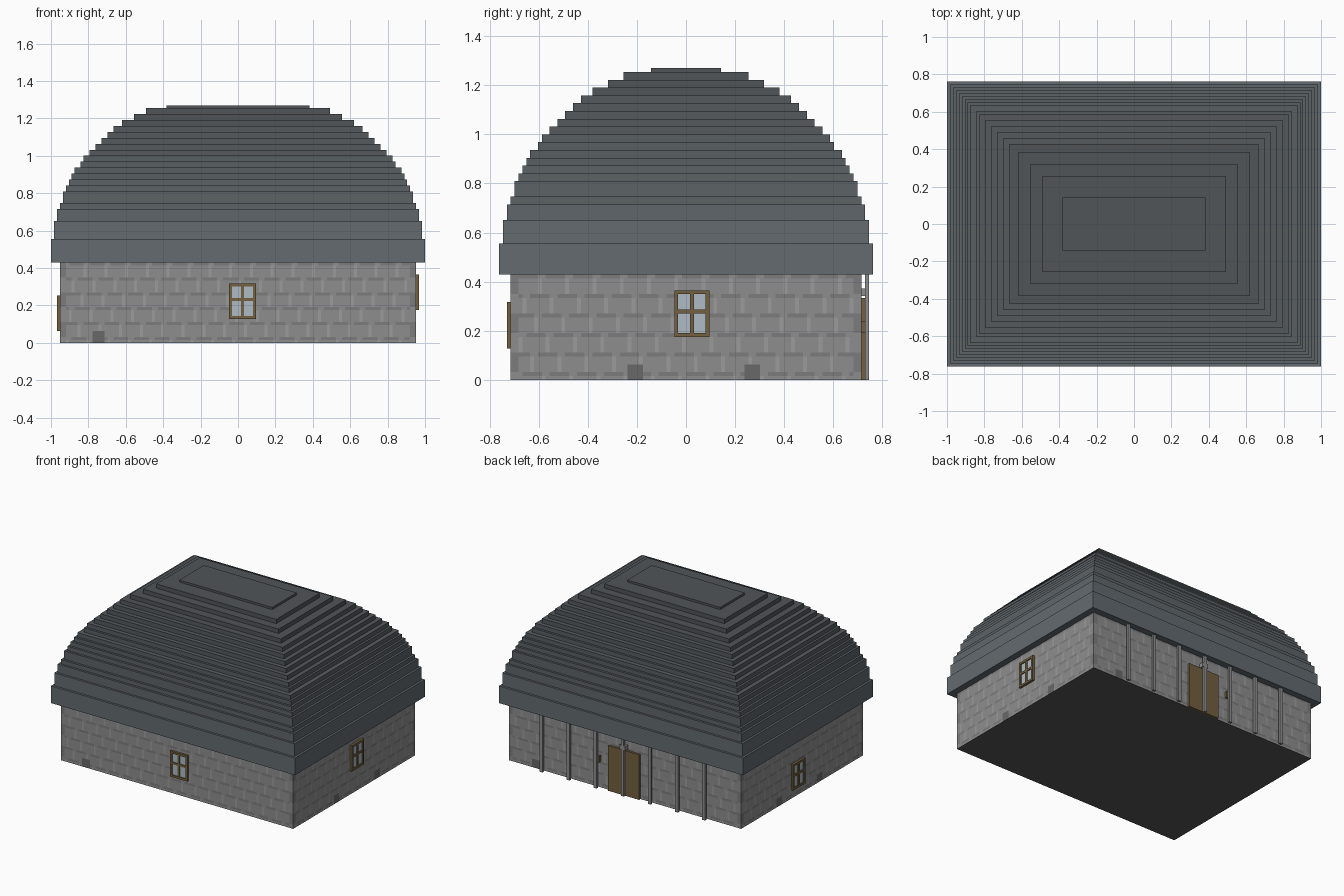
import bpy, bmesh, math

if "Cube" in bpy.data.objects:
    bpy.data.objects.remove(bpy.data.objects["Cube"])

U = 1 / 63                      # block size: everything sits on this grid
WX, WY, WZ = 60, 45, 27         # wall half sizes and height


def material(name, *rgb):
    m = bpy.data.materials.new(name)
    m.diffuse_color = (*rgb, 1)
    m.use_nodes = True
    m.node_tree.nodes["Principled BSDF"].inputs["Base Color"].default_value = m.diffuse_color
    return m


STONE = material("stone", .27, .27, .27)
JOINT = material("light_joint", .33, .33, .33)
COURSE = material("dark_course", .20, .20, .20)
PLINTH = material("plinth", .14, .14, .14)
WOOD = material("wood", .17, .115, .05)
GLASS = material("glass", .42, .50, .56)
POST = material("post", .27, .27, .27)
FLOOR = material("floor", .09, .09, .09)
SLATES = [material(f"slate_{i}", .125 - .009 * i, .145 - .011 * i, .16 - .013 * i)
          for i in range(6)]


def finish(name, bm, mats):
    bmesh.ops.remove_doubles(bm, verts=bm.verts, dist=1e-5)
    bmesh.ops.recalc_face_normals(bm, faces=bm.faces)
    me = bpy.data.meshes.new(name)
    bm.to_mesh(me)
    bm.free()
    for m in mats:
        me.materials.append(m)
    ob = bpy.data.objects.new(name, me)
    bpy.context.collection.objects.link(ob)
    return ob


def box(name, x, y, z, mat):
    """Box from three (low, high) ranges in grid units."""
    bm = bmesh.new()
    bmesh.ops.create_cube(bm, size=1)
    for v in bm.verts:
        v.co = [(r[0] + (c + .5) * (r[1] - r[0])) * U for c, r in zip(v.co, (x, y, z))]
    return finish(name, bm, [mat])


# Stepped dome roof: elliptical profile snapped to the grid, lofted rectangles
levels = [27, 35, 41, 45, 47] + list(range(51, 80, 2)) + [80]
bm = bmesh.new()


def loop(half, z):
    return [bm.verts.new((sx * (half + 15) * U, sy * half * U, z * U))
            for sx, sy in ((-1, -1), (1, -1), (1, 1), (-1, 1))]


prev = None
for lo, hi in zip(levels, levels[1:]):
    half = round(48 * math.sqrt(1 - ((lo - 27) / 53) ** 2))
    shade = min(5, int((lo - 27) / 53 * 6))
    for z in (lo, hi):
        ring = loop(half, z)
        if prev is None:
            bm.faces.new(ring)
        else:
            for i in range(4):
                j = (i + 1) % 4
                bm.faces.new((prev[i], prev[j], ring[j], ring[i])).material_index = shade
        prev = ring
bm.faces.new(prev).material_index = 5
finish("stepped_roof", bm, SLATES)


# Stone walls: one-unit cells coloured by a running-bond rule
def stone_index(u, z, half, plinths):
    if z < 4 and any(p <= u < p + 4 for p in plinths):
        return 3
    row, k = divmod(z + 3, 5)
    if half - abs(u + .5) < 2:
        return 2 if row % 2 else 0
    if k == 4:
        return 2 if (u + 3 * row) % 7 < 5 else 0
    return 1 if (u + 3 * row) % 7 == 5 else 0


bm = bmesh.new()
walls = [(WX, (-49,), lambda u: (u, -WY)), (WX, (44,), lambda u: (u, WY)),
         (WY, (-15, 15), lambda u: (WX, u)), (WY, (-15, 15), lambda u: (-WX, u))]
for half, plinths, place in walls:
    grid = [[bm.verts.new((*[c * U for c in place(u)], z * U)) for z in range(WZ + 1)]
            for u in range(-half, half + 1)]
    for i in range(2 * half):
        for z in range(WZ):
            f = bm.faces.new((grid[i][z], grid[i + 1][z], grid[i + 1][z + 1], grid[i][z + 1]))
            f.material_index = stone_index(i - half, z, half, plinths)
walls_ob = finish("stone_walls", bm, [STONE, JOINT, COURSE, PLINTH])
for p in walls_ob.data.polygons:            # make every wall face outwards
    if p.normal.dot(p.center) < 0:
        p.flip()

# Floor
box("floor", (-WX, WX), (-WY, WY), (0, .1), FLOOR)


# Windows: frame, cross bars and glass, standing one unit proud of the wall
def window(name, axis, side, a, z):
    wall = (WY if axis == "y" else WX) * side

    def part(label, ar, zr, depth, mat):
        d = tuple(sorted((wall, wall + side * depth)))
        x, y = (ar, d) if axis == "y" else (d, ar)
        box(f"{name}_{label}", x, y, zr, mat)

    b, t = a + 9, z + 12
    part("left_stile", (a, a + 1), (z, t), 1, WOOD)
    part("right_stile", (b - 1, b), (z, t), 1, WOOD)
    part("sill", (a + 1, b - 1), (z, z + 1), 1, WOOD)
    part("head", (a + 1, b - 1), (t - 1, t), 1, WOOD)
    part("mullion", (a + 4, a + 5), (z + 1, t - 1), .9, WOOD)
    part("crossbar", (a + 1, b - 1), (z + 6, z + 7), .9, WOOD)
    part("glass", (a + 1, b - 1), (z + 1, t - 1), .5, GLASS)


window("front_window", "y", -1, -3, 8)
window("right_window", "x", 1, -3, 11)
window("left_window", "x", -1, -1, 4)

# Back door with its lintel lamp and side brackets
box("door", (-8, 8), (WY, WY + 1), (0, 21), WOOD)
box("door_lamp", (-1.5, 1.5), (WY, WY + 2), (21.5, 23.5), POST)
for s in (-1, 1):
    box("door_bracket", (s * 13 - .5, s * 13 + .5), (WY, WY + 1), (12, 15), WOOD)

# Row of slim posts under the back eaves
for i in range(-3, 4):
    box("eaves_post", (14 * i - .75, 14 * i + .75), (WY + 1, WY + 2), (0, WZ), POST)
